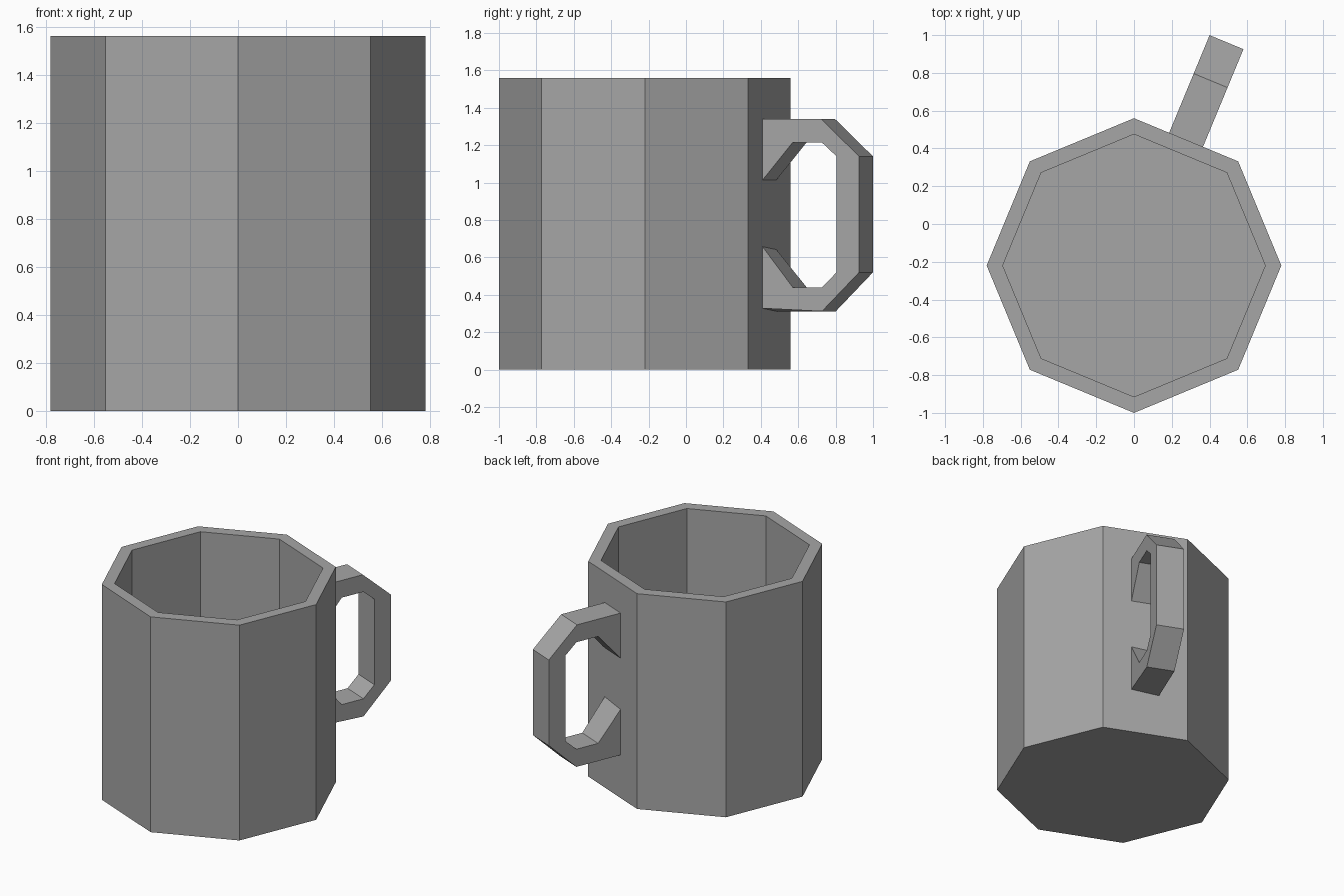
import bpy, bmesh, math
from mathutils import Vector

cube = bpy.data.objects.get("Cube")
if cube:
    bpy.data.objects.remove(cube, do_unlink=True)

CENTRE = Vector((0, -0.22, 0))
RADIUS, INNER, HEIGHT, FLOOR = 0.78, 0.695, 1.56, 0.085
SIDES = 8

grey = bpy.data.materials.new("plain grey")
grey.use_nodes = True
colour = (0.38, 0.38, 0.38, 1)
grey.diffuse_color = colour
grey.node_tree.nodes["Principled BSDF"].inputs["Base Color"].default_value = colour


def finish(name, bm):
    bmesh.ops.recalc_face_normals(bm, faces=bm.faces)
    mesh = bpy.data.meshes.new(name)
    bm.to_mesh(mesh)
    bm.free()
    mesh.materials.append(grey)
    obj = bpy.data.objects.new(name, mesh)
    bpy.context.collection.objects.link(obj)
    return obj


def bridge(bm, a, b):
    for i in range(len(a)):
        j = (i + 1) % len(a)
        bm.faces.new((a[i], a[j], b[j], b[i]))


# Cup: octagonal rings from the outer base, over the rim, to the inner floor
bm = bmesh.new()
rings = []
for r, z in ((RADIUS, 0), (RADIUS, HEIGHT), (INNER, HEIGHT), (INNER, FLOOR)):
    angles = [math.tau * i / SIDES for i in range(SIDES)]
    rings.append([bm.verts.new(CENTRE + Vector((r * math.cos(a), r * math.sin(a), z)))
                  for a in angles])
for lower, upper in zip(rings, rings[1:]):
    bridge(bm, lower, upper)
bm.faces.new(rings[0])
bm.faces.new(rings[-1])
finish("cup_body", bm)

# Handle: faceted C profile (distance from cup axis, height), square to one wall
profile = [(0.718, 1.34), (1.06, 1.34), (1.28, 1.14), (1.28, 0.52), (1.065, 0.312),
           (0.718, 0.312), (0.718, 0.645), (0.896, 0.44), (1.064, 0.44),
           (1.15, 0.52), (1.15, 1.14), (1.064, 1.215), (0.896, 1.215), (0.718, 1.01)]
angle = math.radians(67.5)
outward = Vector((math.cos(angle), math.sin(angle), 0))
sideways = Vector((math.sin(angle), -math.cos(angle), 0))
HALF_WIDTH = 0.097

bm = bmesh.new()
sides = []
for s in (-1, 1):
    loop = []
    for i, (r, z) in enumerate(profile):
        # The lower root is slightly twisted
        lift = 0.016 if s > 0 and i in (5, 6) else 0
        loop.append(bm.verts.new(CENTRE + outward * r + sideways * s * HALF_WIDTH
                                 + Vector((0, 0, z + lift))))
    sides.append(loop)
    bm.faces.new(loop)
bridge(bm, *sides)
finish("handle", bm)
